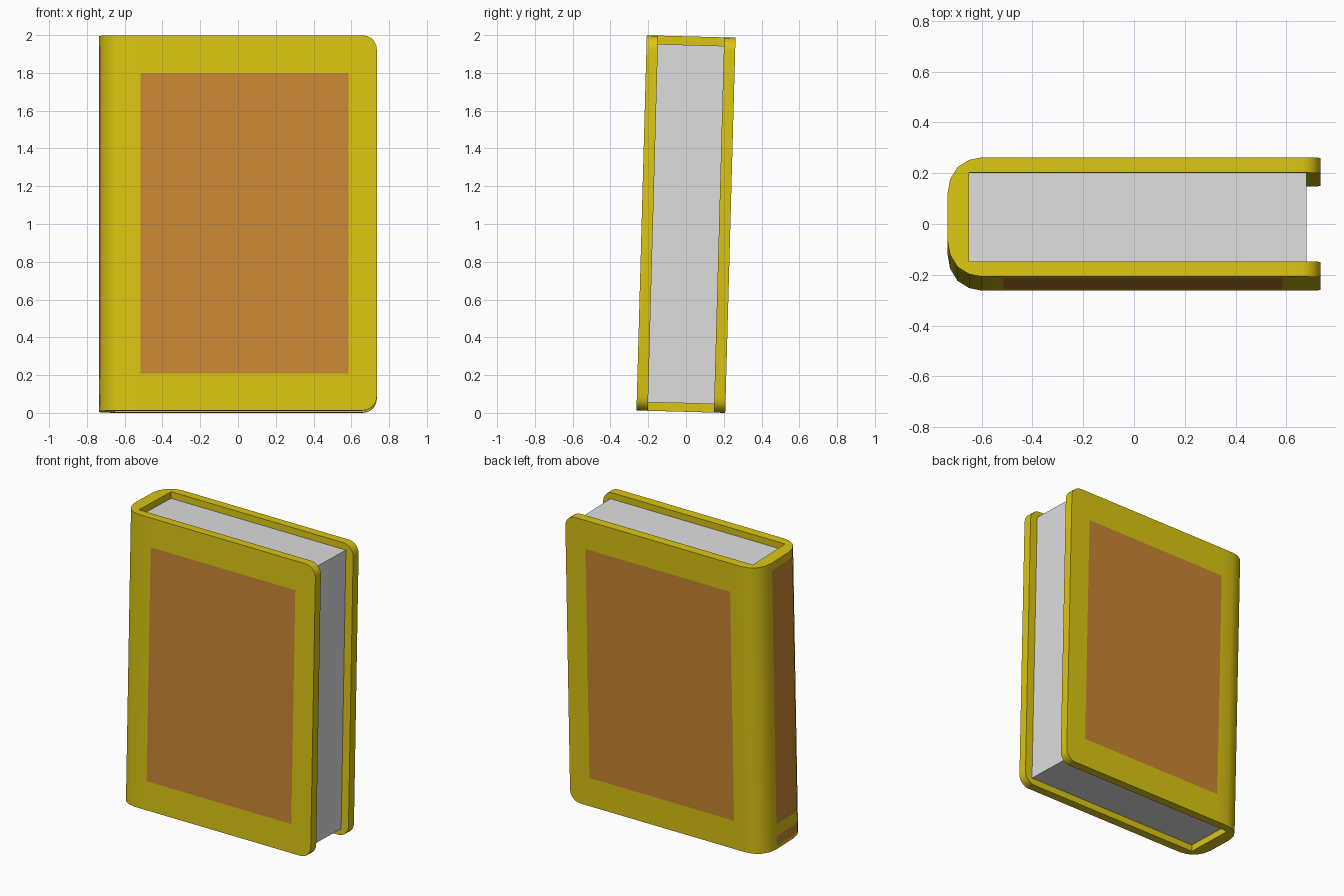
import bpy, bmesh, math
from mathutils import Matrix, Vector

if "Cube" in bpy.data.objects:
    bpy.data.objects.remove(bpy.data.objects["Cube"])

H = 1.987          # book height before leaning
LEAN = -0.0275     # slight backward lean


def material(name, rgb):
    m = bpy.data.materials.new(name)
    m.diffuse_color = (*rgb, 1)
    m.use_nodes = True
    m.node_tree.nodes["Principled BSDF"].inputs["Base Color"].default_value = m.diffuse_color
    return m


yellow = material("mustard_yellow", (0.71, 0.56, 0.006))
brown = material("panel_brown", (0.59, 0.24, 0.033))
paper = material("paper_grey", (0.73, 0.73, 0.73))

# whole book leans back, then stands on z = 0 and is centred in y
lean = (Matrix.Translation((0, 0, 0.235 * math.sin(-LEAN)))
        @ Matrix.Translation((0, -H / 2 * math.sin(-LEAN), 0))
        @ Matrix.Rotation(LEAN, 4, 'X'))


def finish(bm, name, mats, smooth):
    bmesh.ops.recalc_face_normals(bm, faces=bm.faces)
    bm.transform(lean)
    me = bpy.data.meshes.new(name)
    bm.to_mesh(me)
    bm.free()
    for m in mats:
        me.materials.append(m)
    ob = bpy.data.objects.new(name, me)
    bpy.context.collection.objects.link(ob)
    if smooth:
        bpy.ops.object.select_all(action='DESELECT')
        ob.select_set(True)
        bpy.context.view_layer.objects.active = ob
        bpy.ops.object.shade_smooth_by_angle(angle=math.radians(30))
    return ob


# cover: C-shaped profile with rounded spine, extruded upwards
half = [(-0.735, 0.09), (-0.725, 0.148), (-0.695, 0.197), (-0.65, 0.225),
        (-0.60, 0.235), (0.735, 0.235), (0.735, 0.175), (-0.65, 0.175)]
profile = half + [(x, -y) for x, y in reversed(half)]
bm = bmesh.new()
base = bm.faces.new([bm.verts.new((x, y, 0)) for x, y in profile])
ext = bmesh.ops.extrude_face_region(bm, geom=[base])
bmesh.ops.translate(bm, vec=(0, 0, H),
                    verts=[v for v in ext["geom"] if isinstance(v, bmesh.types.BMVert)])
bmesh.ops.recalc_face_normals(bm, faces=bm.faces)

# rounded free corners of both boards
corners = [e for e in bm.edges if all(v.co.x > 0.73 for v in e.verts)
           and abs(e.verts[0].co.z - e.verts[1].co.z) < 1e-4]
bmesh.ops.bevel(bm, geom=corners, offset=0.075, segments=5, profile=0.5,
                affect='EDGES')

# cut lines for the painted panels on boards and spine
X0, X1, Z0, Z1 = -0.515, 0.585, 0.197, 1.788
SPINE = [(0.022, 0.09), (0.17, 1.935)]


def cut(co, no, keep=lambda f: True):
    faces = [f for f in bm.faces if keep(f)]
    geom = faces + list({e for f in faces for e in f.edges}) \
        + list({v for f in faces for v in f.verts})
    bmesh.ops.bisect_plane(bm, geom=geom, plane_co=co, plane_no=no)


def is_board(f):
    return abs(f.normal.y) > 0.99 and abs(f.calc_center_median().y) > 0.23


def is_spine(f):
    c = f.calc_center_median()
    return f.normal.x < -0.97 and c.x < -0.7 and c.y < 0.1


for x in (X0, X1):
    cut((x, 0, 0), (1, 0, 0), is_board)
for z in (Z0, Z1):
    cut((0, 0, z), (0, 0, 1), is_board)
for z in (z for band in SPINE for z in band):
    cut((0, 0, z), (0, 0, 1), is_spine)

for f in bm.faces:
    c = f.calc_center_median()
    if is_board(f) and X0 < c.x < X1 and Z0 < c.z < Z1:
        f.material_index = 1
    elif is_spine(f) and any(a < c.z < b for a, b in SPINE):
        f.material_index = 1
finish(bm, "cover", [yellow, brown], True)

# page block set back from the cover edges
bm = bmesh.new()
lo, hi = Vector((-0.65, -0.175, 0.045)), Vector((0.68, 0.175, H - 0.045))
bmesh.ops.create_cube(bm, size=1, matrix=Matrix.Translation((lo + hi) / 2)
                      @ Matrix.Diagonal((*(hi - lo), 1)))
finish(bm, "page_block", [paper], False)
